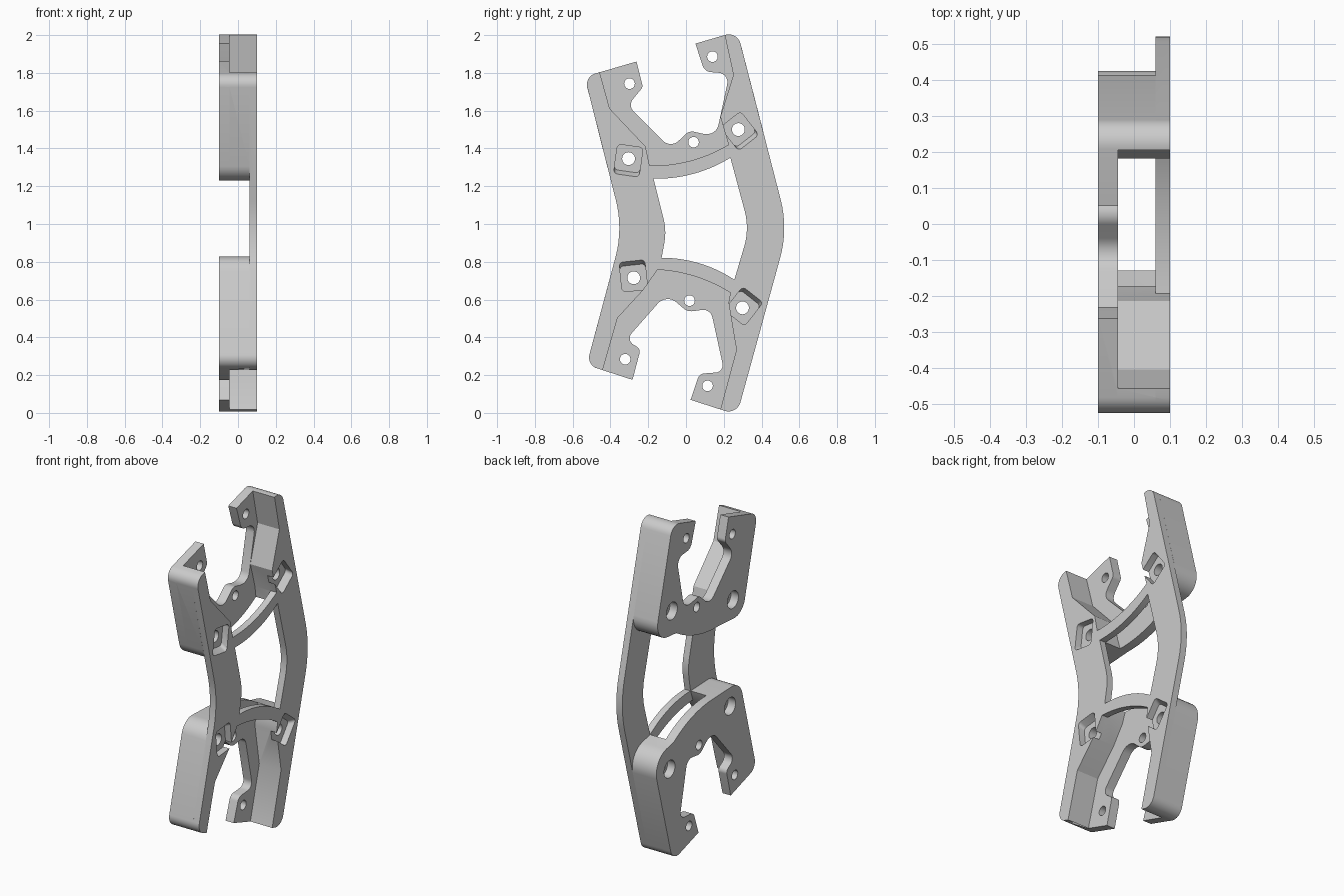
import bpy, bmesh, math
from mathutils import Vector

if "Cube" in bpy.data.objects:
    bpy.data.objects.remove(bpy.data.objects["Cube"])

grey = bpy.data.materials.new("plain_grey")
grey.diffuse_color = (0.6, 0.6, 0.6, 1)
grey.use_nodes = True
grey.node_tree.nodes["Principled BSDF"].inputs["Base Color"].default_value = grey.diffuse_color


def rounded(points, steps=8):
    """Closed outline; points with a third value get a fillet of that radius."""
    out, n = [], len(points)
    for i, p in enumerate(points):
        c = Vector(p[:2])
        if len(p) < 3:
            out.append(c)
            continue
        a = (Vector(points[i - 1][:2]) - c).normalized()
        b = (Vector(points[(i + 1) % n][:2]) - c).normalized()
        half = a.angle(b) / 2
        centre = c + (a + b).normalized() * p[2] / math.sin(half)
        start = c + a * p[2] / math.tan(half) - centre
        end = c + b * p[2] / math.tan(half) - centre
        turn = start.angle(end)
        for k in range(steps + 1):
            t = k / steps
            out.append(centre + (start * math.sin((1 - t) * turn)
                                 + end * math.sin(t * turn)) / math.sin(turn))
    return out


def arc(a, m, b, steps=14):
    """Points of the circular arc from a through m to b."""
    a, m, b = Vector(a), Vector(m), Vector(b)
    u, v = m - a, b - a
    d = 2 * (u.x * v.y - u.y * v.x)
    c = a + Vector((v.y * u.dot(u) - u.y * v.dot(v), u.x * v.dot(v) - v.x * u.dot(u))) / d
    s, e = a - c, b - c
    turn = math.atan2(s.x * e.y - s.y * e.x, s.dot(e))
    r, t0 = s.length, math.atan2(s.y, s.x)
    return [(c.x + r * math.cos(t0 + turn * k / steps),
             c.y + r * math.sin(t0 + turn * k / steps)) for k in range(steps + 1)]


def prism(name, outline, x0, x1, far=None):
    """Extrude a (y, z) outline along x; far is an optional second outline at x1."""
    bm = bmesh.new()
    far = far or outline
    lo = [bm.verts.new((x0, p[0], p[1])) for p in outline]
    hi = [bm.verts.new((x1, p[0], p[1])) for p in far]
    bm.faces.new(lo)
    bm.faces.new(hi)
    for i in range(len(lo)):
        bm.faces.new((lo[i - 1], lo[i], hi[i], hi[i - 1]))
    bmesh.ops.recalc_face_normals(bm, faces=bm.faces)
    me = bpy.data.meshes.new(name)
    bm.to_mesh(me)
    bm.free()
    me.materials.append(grey)
    ob = bpy.data.objects.new(name, me)
    bpy.context.collection.objects.link(ob)
    return ob


def circle(y, z, r, n=28):
    return [(y + r * math.cos(k * math.tau / n), z + r * math.sin(k * math.tau / n))
            for k in range(n)]


# Layers across the thickness
BACK, PLATE, STRUT, FACE = -0.1, -0.045, 0.06, 0.1

# Outer corners and waist corners
f_top, f_waist, f_low = (-0.537, 1.78, .06), (-0.333, 0.975, .6), (-0.526, 0.254, .06)
b_top, b_waist, b_low = (0.272, 2.02, .065), (0.541, 0.975, .6), (0.27, -0.01, .065)
# Rounded block ends
f_top_end, b_top_end = (-0.397, 1.225, .1), (0.44, 1.37, .1)
f_low_end, b_low_end = (-0.372, 0.83, .1), (0.4543, 0.66, .12)
# Inner faces of the four walls, from the tips to the window
f_top_in = [(-0.457, 1.8033), (-0.404, 1.611), (-0.214, 1.41), (-0.193, 1.309), (-0.172, 1.24)]
b_top_in = [(0.205, 2.0004), (0.251, 1.79), (0.182, 1.568), (0.225, 1.42), (0.235, 1.351)]
f_low_in = [(-0.441, 0.2264), (-0.362, 0.503), (-0.225, 0.652), (-0.151, 0.758), (-0.129, 0.821)]
b_low_in = [(0.182, 0.0183), (0.267, 0.334), (0.225, 0.583), (0.235, 0.636), (0.256, 0.705)]
# Arched edges
top_arc = arc((-0.172, 1.24), (0.071, 1.275), (0.235, 1.351))
top_arc_in = arc((-0.193, 1.309), (0.045, 1.341), (0.225, 1.42))
low_arc = arc((-0.129, 0.821), (0.077, 0.79), (0.256, 0.705))
low_arc_in = arc((-0.151, 0.758), (0.055, 0.72), (0.235, 0.636))

# Long bent struts
parts = [
    prism("front_strut", rounded(f_top_in + [(-0.103, 0.965, .3)] + f_low_in[::-1]
                                 + [f_low, f_waist, f_top]), STRUT, FACE),
    prism("back_strut", rounded(b_top_in + [(0.336, 0.975, .35)] + b_low_in[::-1]
                                + [b_low, b_waist, b_top]), STRUT, FACE),
]

# Arched strips joining the struts
parts.append(prism("upper_strip", top_arc + [(0.29, 1.37), (0.28, 1.43)]
                   + top_arc_in[::-1] + [(-0.24, 1.30), (-0.22, 1.24)], STRUT, FACE))
parts.append(prism("lower_strip", low_arc + [(0.31, 0.68), (0.29, 0.62)]
                   + low_arc_in[::-1] + [(-0.2, 0.76), (-0.18, 0.825)], STRUT, FACE))

# Walls between the struts and the plates
for name, inner, end, corner in (("upper_front_wall", f_top_in, f_top_end, f_top),
                                 ("upper_back_wall", b_top_in, b_top_end, b_top),
                                 ("lower_front_wall", f_low_in, f_low_end, f_low),
                                 ("lower_back_wall", b_low_in, b_low_end, b_low)):
    parts.append(prism(name, rounded(inner + [end, corner]), PLATE, STRUT))

# Hooked plates
parts.append(prism("upper_plate", rounded(
    [(-0.262, 1.86), (-0.228, 1.725, .03), (-0.309, 1.627, .05), (-0.082, 1.40, .06),
     (0.018, 1.494, .05), (0.087, 1.478), (0.161, 1.473, .06), (0.23, 1.796, .05),
     (0.098, 1.807, .05), (0.05, 1.955), b_top, b_top_end]
    + top_arc[::-1] + [f_top_end, f_top]), BACK, PLATE))
parts.append(prism("lower_plate", rounded(
    [(-0.283, 0.175), (-0.24, 0.339, .03), (-0.32, 0.385, .04), (-0.103, 0.631, .07),
     (0.008, 0.535, .06), (0.13, 0.551, .05), (0.203, 0.217, .04), (0.071, 0.207, .04),
     (0.024, 0.069), b_low, b_low_end]
    + low_arc[::-1] + [f_low_end, f_low]), BACK, PLATE))

# Cutters: small pin holes, then bolt holes with a counterbore and a square pocket
cutters = []
for y, z in ((-0.299, 1.743), (0.14, 1.886), (0.04, 1.433),
             (0.0185, 0.594), (-0.322, 0.284), (0.114, 0.143)):
    cutters.append(prism("pin_hole", circle(y, z, 0.028), -0.2, 0.2))

for y, z, deg, side in ((-0.304, 1.346, -8, -1), (0.277, 1.5, 38, -1),
                        (-0.277, 0.715, 6, 1), (0.299, 0.556, -38, 1)):
    cutters.append(prism("bolt_hole", circle(y, z, 0.034), -0.2, 0.2))
    cutters.append(prism("counterbore", circle(y, z, 0.052), -0.2, -0.05))
    c, s = math.cos(math.radians(deg)), math.sin(math.radians(deg))

    def square(reach):
        w = 0.068
        pts = rounded([(-w, -w * side, .02), (w, -w * side, .02),
                       (w, reach * side, .02), (-w, reach * side, .02)], 4)
        return [(y + p.x * c - p.y * s, z + p.x * s + p.y * c) for p in pts]

    cutters.append(prism("square_pocket", square(0.068), 0.06, 0.12, square(0.1)))

# Merge the parts into one body and cut the holes
body = parts[0]
body.name = "bracket_frame"
for group, op in ((parts[1:], 'UNION'), (cutters, 'DIFFERENCE')):
    for ob in group:
        mod = body.modifiers.new(ob.name, 'BOOLEAN')
        mod.operation, mod.solver, mod.object = op, 'EXACT', ob
graph = bpy.context.evaluated_depsgraph_get()
merged = bpy.data.meshes.new_from_object(body.evaluated_get(graph))
body.modifiers.clear()
body.data = merged
for ob in parts[1:] + cutters:
    bpy.data.objects.remove(ob)

bpy.context.view_layer.objects.active = body
body.select_set(True)
bpy.ops.object.shade_smooth_by_angle(angle=math.radians(25))
